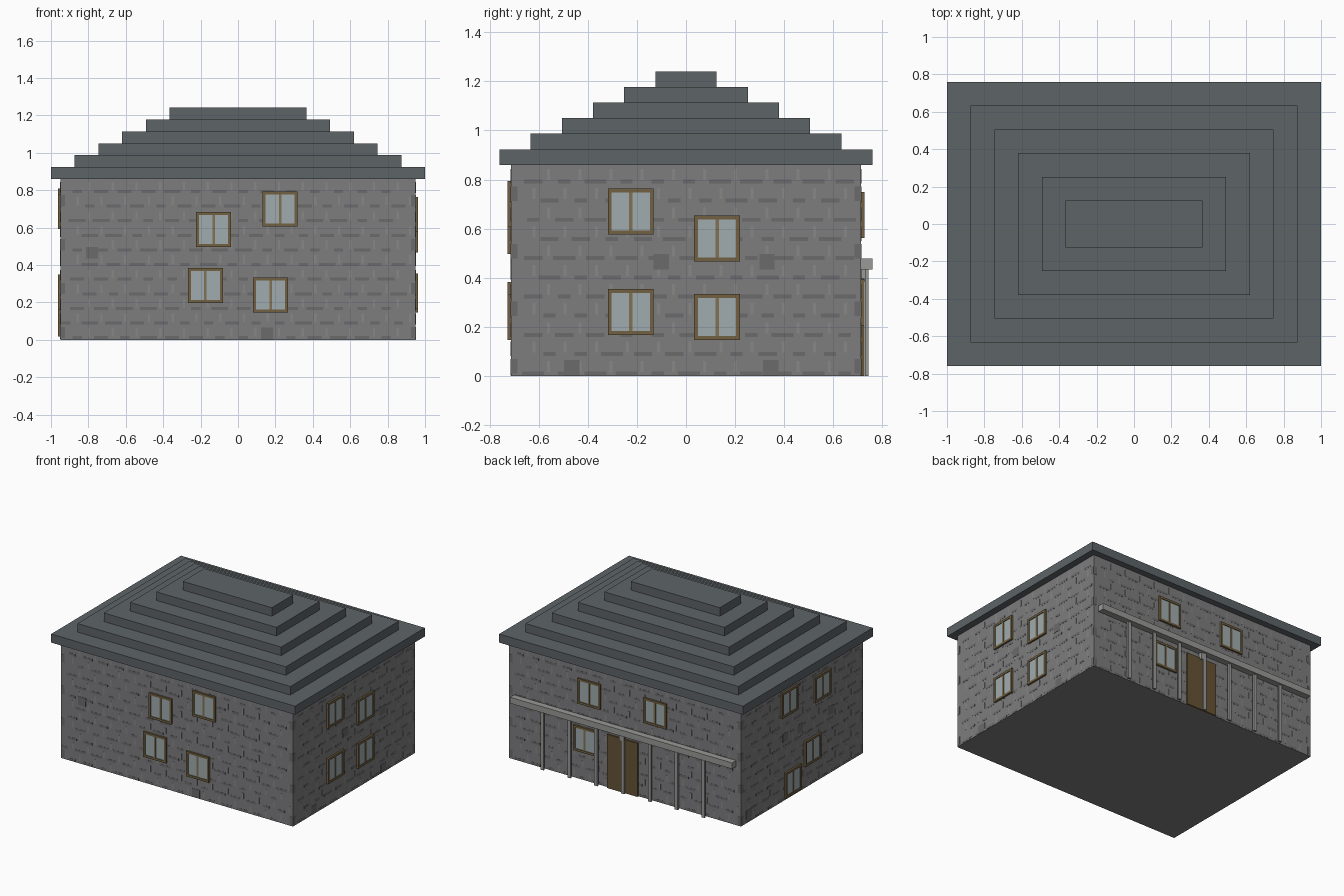
import bpy, bmesh, math, random
from mathutils import Matrix, Vector

if "Cube" in bpy.data.objects:
    bpy.data.objects.remove(bpy.data.objects["Cube"])

random.seed(4)
W, D, H = 0.95, 0.713, 0.86  # wall half width, half depth, height


def material(name, r, g, b):
    m = bpy.data.materials.new(name)
    m.diffuse_color = (r, g, b, 1)
    m.use_nodes = True
    m.node_tree.nodes["Principled BSDF"].inputs["Base Color"].default_value = m.diffuse_color
    return m


STONE = material("stone", 0.205, 0.205, 0.212)
DARK = material("dark_stone", 0.145, 0.145, 0.150)
LIGHT = material("light_stone", 0.245, 0.245, 0.250)
SLATE = material("slate", 0.110, 0.127, 0.135)
FRAME = material("frame_wood", 0.170, 0.120, 0.055)
BAR = material("bar_wood", 0.220, 0.165, 0.085)
GLASS = material("glass", 0.350, 0.410, 0.430)
DOOR = material("door_wood", 0.130, 0.088, 0.036)
TRIM = material("pale_stone", 0.320, 0.320, 0.310)


def boxes(name, items, mat, matrix=Matrix()):
    """One object from (x0, x1, y0, y1, z0, z1) boxes."""
    bm = bmesh.new()
    for x0, x1, y0, y1, z0, z1 in items:
        m = (matrix @ Matrix.Translation(((x0 + x1) / 2, (y0 + y1) / 2, (z0 + z1) / 2))
             @ Matrix.Diagonal((x1 - x0, y1 - y0, z1 - z0, 1)))
        bmesh.ops.create_cube(bm, size=1, matrix=m)
    me = bpy.data.meshes.new(name)
    bm.to_mesh(me)
    bm.free()
    me.materials.append(mat)
    ob = bpy.data.objects.new(name, me)
    bpy.context.collection.objects.link(ob)
    return ob


def panel(u, z, w, h, d):
    """Box centred at (u, z) on a wall, standing out by d."""
    return (u - w / 2, u + w / 2, -d, 0.002, z - h / 2, z + h / 2)


# Walls
boxes("walls", [(-W, W, -D, D, 0, H)], STONE)

# Stepped roof
for i in range(6):
    x, y, z = 1 - 0.127 * i, 0.76 - 0.127 * i, H + 0.0635 * i
    boxes(f"roof_step_{i + 1}", [(-x, x, -y, y, z, z + 0.0635)], SLATE)

# Each wall: angle, distance, half length, windows (u, z), odd stones (u, z)
# u runs left to right as seen from outside
SIDES = {
    "front": (0, D, W, [(-0.13, 0.59), (0.225, 0.70), (-0.175, 0.29), (0.175, 0.24)],
              [(-0.78, 0.465), (0.155, 0.033)]),
    "right": (90, W, D, [(-0.225, 0.67), (0.127, 0.56), (-0.225, 0.26), (0.127, 0.24)],
              [(-0.1, 0.465), (0.33, 0.465), (-0.465, 0.033), (0.345, 0.033)]),
    "back": (180, D, W, [(-0.29, 0.655), (0.25, 0.655), (-0.325, 0.30)], []),
    "left": (-90, W, D, [(-0.15, 0.715), (0.235, 0.685), (0.12, 0.255), (-0.11, 0.11)],
             [(-0.195, 0.465), (-0.02, 0.465), (0.335, 0.465), (-0.62, 0.06)]),
}

for side, (angle, dist, half, windows, odd) in SIDES.items():
    mat = Matrix.Rotation(math.radians(angle), 4, 'Z') @ Matrix.Translation((0, -dist, 0))

    # Stone courses: dark bed joints and light upright joints
    bed, upright = [], []
    rows, pitch = 11, 0.127
    step = H / rows
    for r in range(rows):
        z = (r + 0.5) * step
        u = -half + (0.03 if r % 2 else 0.09)
        while u < half - 0.05:
            w = random.choice((0.05, 0.075, 0.09))
            bed.append(panel(u, z - step * 0.36, w, 0.016, 0.001))
            upright.append(panel(u + pitch / 2, z, 0.012, 0.045, 0.001))
            u += pitch
        # Corner stones
        if r % 3 == 0:
            bed += [panel(s * (half - 0.0135), z, 0.025, 0.06, 0.0012) for s in (-1, 1)]
    upright = [p for p in upright if p[1] < half]
    bed = [p for p in bed if p[0] > -half and p[1] < half]
    boxes(side + "_bed_joints", bed, DARK, mat)
    boxes(side + "_upright_joints", upright, LIGHT, mat)
    if odd:
        boxes(side + "_odd_stones", [panel(u, z, 0.063, 0.063, 0.002) for u, z in odd],
              DARK, mat)

    # Windows
    for i, (u, z) in enumerate(windows, 1):
        tag = f"{side}_window_{i}"
        frame = [panel(u + s * 0.0855, z, 0.016, 0.187, 0.0135) for s in (-1, 1)]
        frame += [panel(u, z + s * 0.0855, 0.155, 0.016, 0.0135) for s in (-1, 1)]
        boxes(tag + "_frame", frame, FRAME, mat)
        boxes(tag + "_bar", [panel(u, z, 0.014, 0.155, 0.012)], BAR, mat)
        boxes(tag + "_panes", [panel(u + s * 0.0423, z, 0.0706, 0.155, 0.008)
                               for s in (-1, 1)], GLASS, mat)

# Door on the back wall
boxes("door", [(-0.11, 0.14, D - 0.002, D + 0.0135, 0, 0.397)], DOOR)

# Porch beam, posts and bracket over the door
boxes("porch_beam", [(-0.91, 0.91, D, 0.76, 0.434, 0.479)], TRIM)
boxes("porch_posts", [(0.22 * i - 0.0125, 0.22 * i + 0.0125, 0.73, 0.743, 0, 0.434)
                      for i in range(-3, 4)], TRIM)
boxes("porch_bracket", [(-0.005, 0.03, D, 0.74, 0.385, 0.434)], TRIM)
